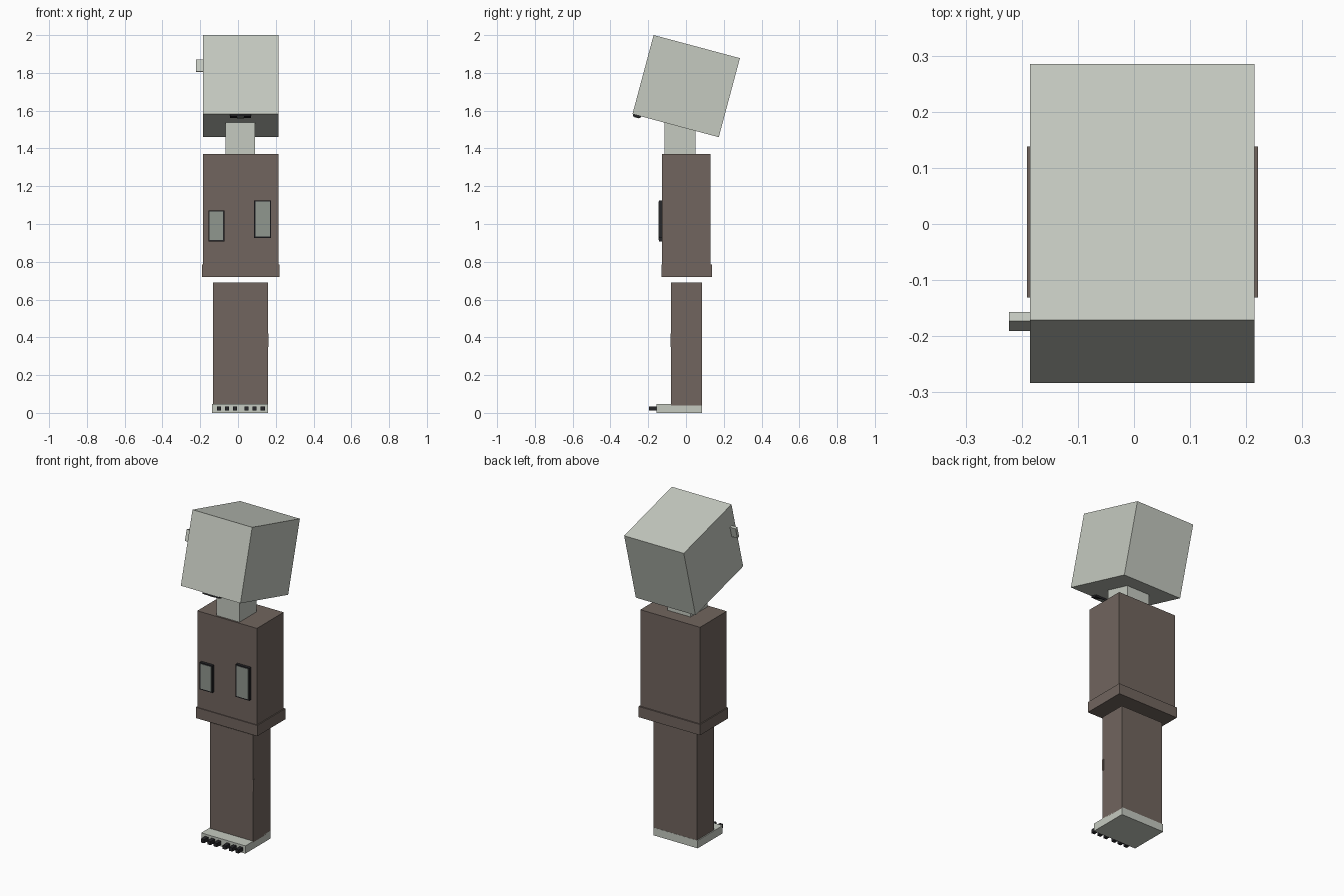
import bpy
import math
from mathutils import Matrix, Vector

if "Cube" in bpy.data.objects:
    bpy.data.objects.remove(bpy.data.objects["Cube"])


def make_mat(name, rgb):
    m = bpy.data.materials.new(name)
    m.diffuse_color = (*rgb, 1)
    m.use_nodes = True
    m.node_tree.nodes["Principled BSDF"].inputs["Base Color"].default_value = m.diffuse_color
    return m


PALE = make_mat("pale grey green", (0.56, 0.59, 0.53))
BROWN = make_mat("dull brown", (0.165, 0.13, 0.112))
BLACK = make_mat("near black", (0.02, 0.02, 0.023))
GREY = make_mat("mid grey green", (0.28, 0.31, 0.275))

FACES = [(0, 2, 3, 1), (4, 5, 7, 6), (0, 1, 5, 4),
         (2, 6, 7, 3), (0, 4, 6, 2), (1, 3, 7, 5)]


def box(name, xs, ys, zs, mat, matrix=None):
    """Box from its x, y and z ranges, optionally placed by a matrix."""
    verts = [Vector((x, y, z)) for z in zs for y in ys for x in xs]
    if matrix:
        verts = [matrix @ v for v in verts]
    me = bpy.data.meshes.new(name)
    me.from_pydata(verts, [], FACES)
    me.materials.append(mat)
    ob = bpy.data.objects.new(name, me)
    bpy.context.collection.objects.link(ob)
    return ob


# Head, tilted to look up
tilt = Matrix.Translation((0.015, 0.001, 1.73)) @ Matrix.Rotation(math.radians(-15), 4, 'X')
box("head", (-0.2, 0.2), (-0.2365, 0.2365), (-0.2165, 0.2165), PALE, tilt)
box("side_knob", (-0.238, -0.195), (-0.205, -0.188), (0.026, 0.092), PALE,
    tilt @ Matrix.Translation((0, 0, -0.0)))

# Mouth plate under the front edge of the head
box("mouth", (-0.057, 0.055), (-0.232, -0.19), (-0.227, -0.215), BLACK, tilt)
box("mouth_centre", (-0.02, 0.018), (-0.225, -0.197), (-0.230, -0.226), GREY, tilt)

# Neck, torso and belt
box("neck", (-0.065, 0.09), (-0.115, 0.05), (1.37, 1.56), PALE)
box("torso", (-0.185, 0.215), (-0.126, 0.13), (0.722, 1.37), BROWN)
box("belt", (-0.191, 0.221), (-0.131, 0.138), (0.72, 0.785), BROWN)

# Chest plates: dark slab with a grey face
for side, (x0, x1), (z0, z1) in (("left", (-0.157, -0.072), (0.908, 1.072)),
                                 ("right", (0.085, 0.176), (0.927, 1.125))):
    box(side + "_panel", (x0, x1), (-0.143, -0.125), (z0, z1), BLACK)
    e = 0.007
    box(side + "_panel_face", (x0 + e, x1 - e), (-0.145, -0.142),
        (z0 + e, z1 - e), GREY)

# Leg column with a small tab on its front corner
box("leg", (-0.132, 0.158), (-0.08, 0.084), (0.04, 0.69), BROWN)
box("leg_tab", (0.15, 0.161), (-0.081, -0.07), (0.35, 0.42), BROWN)

# Foot and two groups of three toes
box("foot", (-0.138, 0.158), (-0.155, 0.085), (0.0, 0.047), PALE)
for group, start in enumerate((-0.112, 0.034)):
    for i in range(3):
        x = start + i * 0.043
        box(f"toe_{group * 3 + i + 1}", (x, x + 0.022), (-0.196, -0.15),
            (0.012, 0.034), BLACK)
